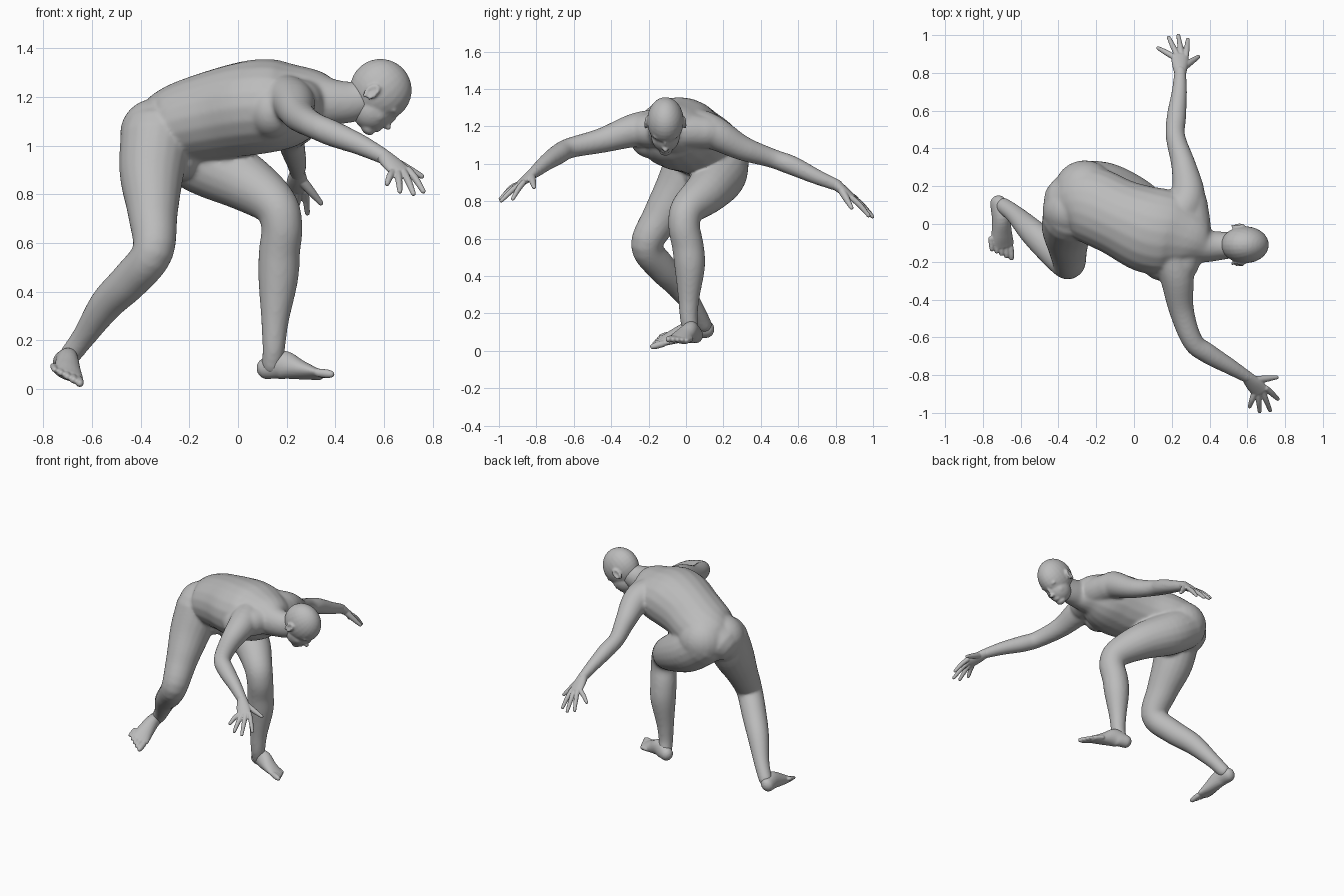
import bpy
import bmesh
import math
from mathutils import Vector, Matrix

cube = bpy.data.objects.get("Cube")
if cube:
    bpy.data.objects.remove(cube, do_unlink=True)

GREY = (0.5, 0.5, 0.5, 1.0)
clay = bpy.data.materials.new("plain grey")
clay.use_nodes = True
clay.diffuse_color = GREY
clay.node_tree.nodes["Principled BSDF"].inputs["Base Color"].default_value = GREY

SIDES = 20
UP = Vector((0, 0, 1))


def spline(stations, steps):
    """Smooth the stations (x, y, z, half width, half depth) with a Catmull-Rom curve."""
    pts = [Vector(s) if len(s) == 5 else Vector((*s, s[3])) for s in stations]
    pts = [pts[0] * 2 - pts[1]] + pts + [pts[-1] * 2 - pts[-2]]
    result = []
    for a, b, c, d in zip(pts, pts[1:], pts[2:], pts[3:]):
        for i in range(steps):
            t = i / steps
            result.append((b * 2 + (c - a) * t + (a * 2 - b * 5 + c * 4 - d) * t ** 2
                           + (b * 3 - a - c * 3 + d) * t ** 3) * 0.5)
    return result + [pts[-2]]


def tube(bm, stations, side=None, steps=5):
    """Loft rounded sections along a path, closed by domed ends."""
    path = spline(stations, steps)
    centres = [Vector(p[:3]) for p in path]
    rings = []
    for i, p in enumerate(path):
        tangent = (centres[min(i + 1, len(path) - 1)] - centres[max(i - 1, 0)]).normalized()
        if side:
            across = Vector(side)
        elif abs(tangent.z) < 0.9:
            across = UP.cross(tangent)
        else:
            across = Vector((0, 1, 0))
        across = (across - tangent * across.dot(tangent)).normalized()
        deep = tangent.cross(across)
        angles = [0]
        if i == 0:
            angles = [-75, -50, -25, 0]
        elif i == len(path) - 1:
            angles = [0, 25, 50, 75]
        for angle in map(math.radians, angles):
            middle = centres[i] + tangent * min(p[3], p[4]) * math.sin(angle)
            ring = []
            for k in range(SIDES):
                turn = math.tau * k / SIDES
                spread = across * p[3] * math.cos(turn) + deep * p[4] * math.sin(turn)
                ring.append(bm.verts.new(middle + spread * math.cos(angle)))
            rings.append(ring)
    faces = [bm.faces.new(rings[0]), bm.faces.new(rings[-1])]
    for low, high in zip(rings, rings[1:]):
        for k in range(SIDES):
            n = (k + 1) % SIDES
            faces.append(bm.faces.new((low[k], low[n], high[n], high[k])))
    bmesh.ops.recalc_face_normals(bm, faces=faces)


def ball(bm, centre, radii, frame=Matrix.Identity(4)):
    matrix = frame @ Matrix.Translation(centre) @ Matrix.Diagonal((*radii, 1))
    bmesh.ops.create_uvsphere(bm, u_segments=24, v_segments=16, radius=1, matrix=matrix)


def finish(bm, name, voxel, smoothing):
    """Fuse the overlapping volumes into one smooth skin."""
    mesh = bpy.data.meshes.new(name)
    bm.to_mesh(mesh)
    bm.free()
    mesh.materials.append(clay)
    mesh.shade_smooth()
    obj = bpy.data.objects.new(name, mesh)
    bpy.context.collection.objects.link(obj)
    fuse = obj.modifiers.new("fuse", 'REMESH')
    fuse.mode = 'VOXEL'
    fuse.voxel_size = voxel
    fuse.use_smooth_shade = True
    soften = obj.modifiers.new("soften", 'SMOOTH')
    soften.factor = 0.5
    soften.iterations = smoothing


# Torso and neck
body = bmesh.new()
tube(body, [(-.35, .11, 1.04, .15, .13), (-.25, .11, 1.085, .20, .165),
            (-.08, .035, 1.13, .205, .185), (.08, -.03, 1.16, .23, .195),
            (.20, -.05, 1.17, .22, .18), (.30, -.08, 1.185, .16, .135),
            (.38, -.115, 1.18, .092, .098), (.46, -.115, 1.18, .076, .085),
            (.54, -.11, 1.20, .068, .075)])
# Collar, side of the chest, buttocks and groin
tube(body, [(.30, .11, 1.17, .09), (.305, -.05, 1.18, .10), (.25, -.22, 1.18, .09)])
ball(body, (.14, -.19, 1.14), (.10, .11, .11))
ball(body, (-.335, .07, 1.05), (.15, .14, .145))
ball(body, (-.26, .175, 1.05), (.165, .163, .16))
ball(body, (-.24, .08, .95), (.09, .10, .09))

# Left leg, stepping forward
tube(body, [(-.27, .19, 1.03, .145), (-.14, .18, .94, .143), (.03, .11, .85, .12),
            (.15, .01, .76, .093), (.18, -.01, .67, .085), (.17, .01, .56, .085),
            (.165, .02, .45, .082), (.152, .015, .28, .057), (.147, .015, .17, .047),
            (.14, .03, .10, .043)], side=(0, 1, 0.01))

# Right leg, pushing off behind
tube(body, [(-.34, .04, 1.03, .145), (-.355, -.03, .88, .132), (-.35, -.13, .72, .103),
            (-.35, -.21, .565, .085), (-.44, -.135, .45, .08), (-.54, -.04, .35, .07),
            (-.63, .05, .22, .05), (-.69, .095, .14, .044)], side=(1, 0.1, 0))

# Left arm, swept out sideways
tube(body, [(.22, .02, 1.20, .11), (.285, .14, 1.17, .093), (.265, .30, 1.085, .067),
            (.22, .46, 1.03, .052), (.225, .57, .99, .052), (.24, .70, .93, .041),
            (.245, .81, .885, .032)], side=(1, 0, 0))

# Right arm, reaching forward
tube(body, [(.18, -.12, 1.19, .11), (.225, -.27, 1.18, .092), (.25, -.45, 1.125, .067),
            (.31, -.62, 1.085, .055), (.39, -.685, 1.05, .054), (.50, -.75, 1.005, .044),
            (.60, -.81, .955, .033)], side=(0, 0.1, 1))
finish(body, "body", 0.009, 12)

# Head: local axes are face direction, left side and crown
pitch = math.radians(50)
head_frame = Matrix.Translation((.587, -.11, 1.23)) @ Matrix.Rotation(pitch, 4, 'Y')
head = bmesh.new()
ball(head, (0, 0, 0), (.128, .098, .126), head_frame)
ball(head, (.042, 0, -.075), (.085, .077, .09), head_frame)
ball(head, (.085, 0, -.142), (.034, .036, .025), head_frame)
ball(head, (.106, 0, -.112), (.022, .03, .02), head_frame)
ball(head, (.13, 0, -.076), (.02, .017, .014), head_frame)
ball(head, (.117, 0, -.05), (.018, .012, .036), head_frame)
for sign in (-1, 1):
    ball(head, (.097, sign * .034, -.012), (.02, .034, .014), head_frame)
    ball(head, (.095, sign * .034, -.037), (.015, .02, .014), head_frame)
    ball(head, (.065, sign * .043, -.075), (.04, .03, .035), head_frame)
    tilt = head_frame @ Matrix.Translation((-.012, sign * .097, -.035)) \
        @ Matrix.Rotation(sign * math.radians(15), 4, 'Z')
    # Ear rim and lobe
    for k in range(9):
        turn = math.radians(-70 + k * 36)
        ball(head, (-.004 - .019 * math.cos(turn), sign * .006, .031 * math.sin(turn)),
             (.009, .008, .011), tilt)
    ball(head, (0, 0, 0), (.02, .007, .03), tilt)
finish(head, "head", 0.006, 6)


def hand(name, wrist, knuckles, tips, thumb):
    """Build a palm, four fingers fanned between the end knuckles, and a thumb."""
    bm = bmesh.new()
    wrist, first, last, thumb = map(Vector, (wrist, *knuckles, thumb))
    middle = (first + last) / 2
    tube(bm, [(*wrist, .032, .03), (*wrist.lerp(middle, 0.5), .043, .025),
              (*middle, .046, .018)], side=first - last)
    for i, tip in enumerate(tips):
        base = first.lerp(last, i / 3)
        tip = Vector(tip)
        bend = base.lerp(tip, 0.5) + UP * 0.006
        tube(bm, [(*base, .0155), (*bend, .0145), (*base.lerp(tip, 1.02), .0105)])
    root = wrist.lerp(first, 0.3)
    tube(bm, [(*root, .022), (*root.lerp(thumb, 0.5), .018), (*thumb, .011)])
    finish(bm, name, 0.004, 3)


hand("left_hand", (.245, .80, .89), ((.275, .89, .815), (.21, .885, .83)),
     [(.285, .975, .725), (.235, .995, .72), (.185, .985, .735), (.13, .93, .785)],
     (.34, .885, .765))
hand("right_hand", (.60, -.81, .955), ((.70, -.87, .90), (.635, -.90, .89)),
     [(.76, -.925, .815), (.72, -.985, .805), (.665, -.99, .815), (.613, -.965, .845)],
     (.755, -.812, .875))


def foot(name, sections, big_toe, little_toe):
    """Build the sole and instep, then five toes between the two end toes."""
    bm = bmesh.new()
    big, little = Vector(big_toe), Vector(little_toe)
    tube(bm, sections, side=big - little)
    ball_of_foot = Vector(sections[-1][:3])
    heel = Vector(sections[0][:3])
    forward = (ball_of_foot - heel).normalized()
    for i in range(5):
        tip = big.lerp(little, i / 4)
        size = 0.018 - 0.0012 * i
        tube(bm, [(*(tip - forward * 0.07), size), (*(tip - forward * 0.03), size),
                  (*(tip - forward * size * 0.8), size * 0.85)])
    finish(bm, name, 0.005, 5)


foot("left_foot", [(.118, .05, .085, .042, .045), (.18, .025, .10, .045, .06),
                   (.255, -.01, .08, .052, .04), (.325, -.035, .062, .058, .022)],
     (.395, -.10, .06), (.355, .0, .055))
foot("right_foot", [(-.718, .11, .115, .042, .048), (-.705, .04, .115, .046, .056),
                    (-.70, -.05, .082, .056, .04), (-.695, -.11, .058, .063, .024)],
     (-.648, -.192, .02), (-.752, -.145, .077))
